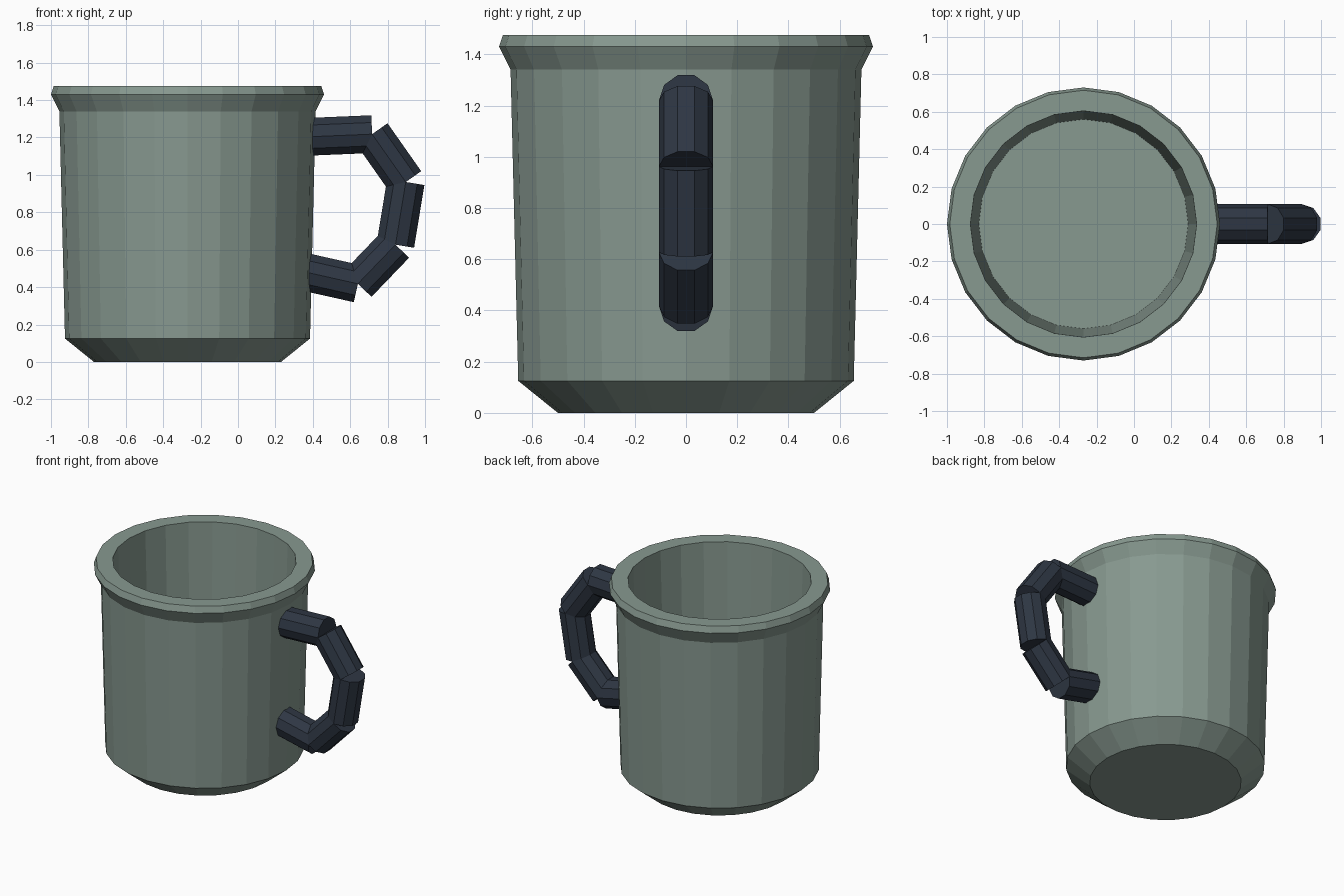
import bpy, bmesh, math
from mathutils import Vector

cube = bpy.data.objects.get("Cube")
if cube:
    bpy.data.objects.remove(cube, do_unlink=True)


def make_material(name, rgb):
    mat = bpy.data.materials.new(name)
    mat.use_nodes = True
    colour = (*rgb, 1.0)
    mat.diffuse_color = colour
    mat.node_tree.nodes["Principled BSDF"].inputs["Base Color"].default_value = colour
    return mat


def finish(bm, name, mat):
    bmesh.ops.recalc_face_normals(bm, faces=bm.faces)
    mesh = bpy.data.meshes.new(name)
    bm.to_mesh(mesh)
    bm.free()
    mesh.materials.append(mat)
    obj = bpy.data.objects.new(name, mesh)
    bpy.context.collection.objects.link(obj)
    return obj


def add_ring(bm, centre, u, v, radius, sides):
    step = 2 * math.pi / sides
    return [bm.verts.new(centre + radius * (math.cos(i * step) * u + math.sin(i * step) * v))
            for i in range(sides)]


def loft(bm, rings):
    """Skin consecutive rings and cap both ends."""
    for a, b in zip(rings, rings[1:]):
        n = len(a)
        for i in range(n):
            j = (i + 1) % n
            bm.faces.new((a[i], a[j], b[j], b[i]))
    bm.faces.new(rings[0])
    bm.faces.new(rings[-1])


sage = make_material("sage green enamel", (0.245, 0.32, 0.28))
navy = make_material("dark slate blue", (0.027, 0.037, 0.056))
X, Y = Vector((1, 0, 0)), Vector((0, 1, 0))

# Cup: one turned profile (radius, height) from the base, over the rim, to the inner floor
profile = [(0.50, 0), (0.655, 0.125), (0.685, 1.34), (0.73, 1.43),
           (0.715, 1.475), (0.605, 1.475), (0.56, 0.125)]
bm = bmesh.new()
loft(bm, [add_ring(bm, Vector((-0.27, 0, z)), X, Y, r, 24) for r, z in profile])
finish(bm, "cup_body", sage)

# Handle: straight ten-sided pegs butted end to end along a loop
path = [(0.36, 1.203), (0.717, 1.218), (0.897, 0.962),
        (0.842, 0.627), (0.641, 0.418), (0.35, 0.483)]
points = [Vector((x, 0, z)) for x, z in path]
for k, (start, end) in enumerate(zip(points, points[1:]), 1):
    side = (end - start).normalized().cross(Y)
    bm = bmesh.new()
    loft(bm, [add_ring(bm, p, Y, side, 0.106, 10) for p in (start, end)])
    finish(bm, f"handle_segment_{k}", navy)
